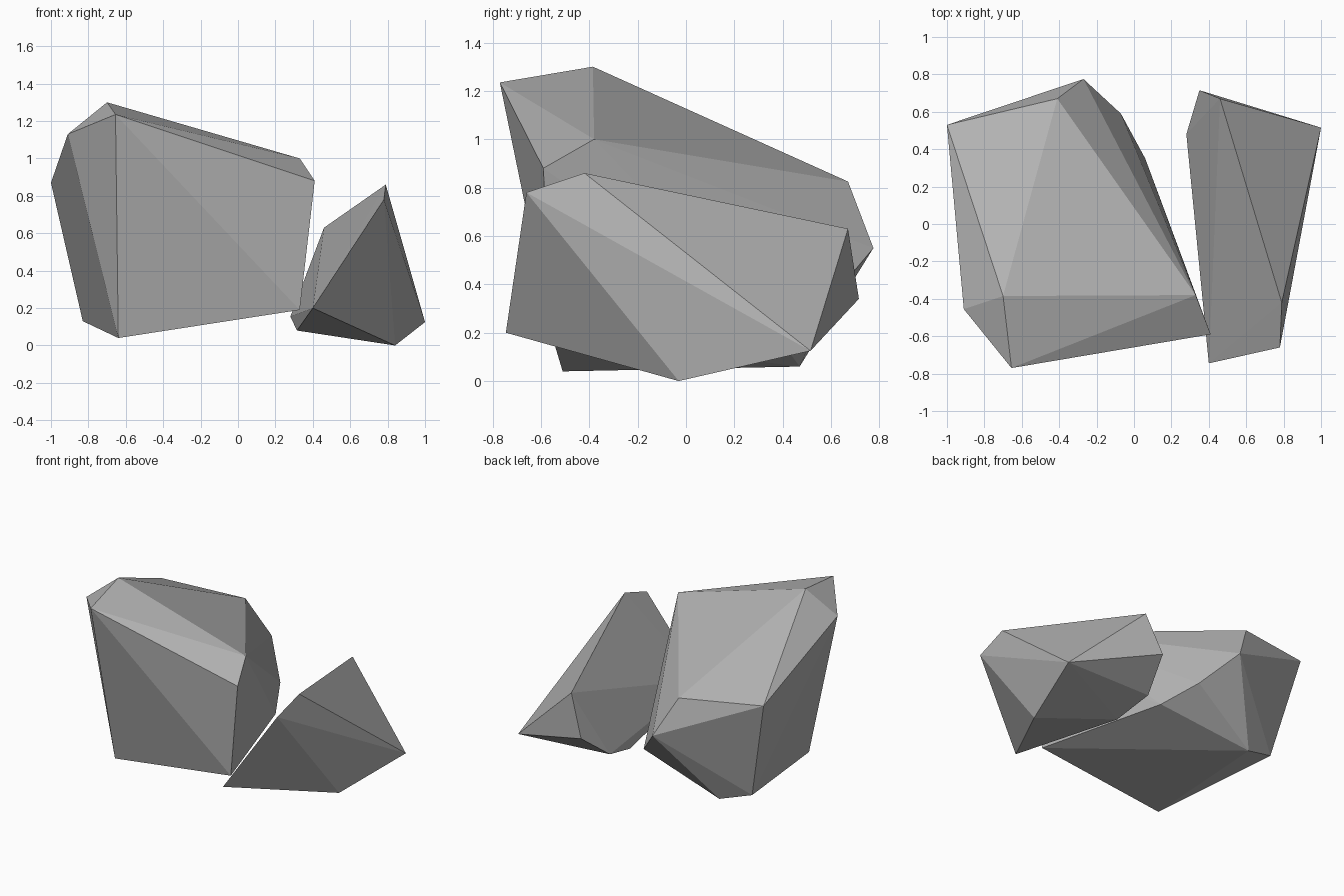
import bpy
import bmesh

cube = bpy.data.objects.get("Cube")
if cube:
    bpy.data.objects.remove(cube, do_unlink=True)

# One plain stone colour
stone = bpy.data.materials.new("stone_grey")
stone.use_nodes = True
grey = (0.45, 0.45, 0.45, 1.0)
stone.diffuse_color = grey
bsdf = stone.node_tree.nodes["Principled BSDF"]
bsdf.inputs["Base Color"].default_value = grey
bsdf.inputs["Roughness"].default_value = 0.9


def make_rock(name, corners):
    """Faceted rock: the convex hull around its corner points."""
    bm = bmesh.new()
    for corner in corners:
        bm.verts.new(corner)
    bmesh.ops.convex_hull(bm, input=bm.verts[:])
    bmesh.ops.recalc_face_normals(bm, faces=bm.faces[:])
    mesh = bpy.data.meshes.new(name)
    bm.to_mesh(mesh)
    bm.free()
    mesh.materials.append(stone)
    rock = bpy.data.objects.new(name, mesh)
    bpy.context.collection.objects.link(rock)
    return rock


# Large boulder
make_rock("large_rock", [
    # crown
    (-0.70, -0.385, 1.30), (-0.655, -0.77, 1.235), (-0.91, -0.455, 1.13),
    (0.33, -0.38, 1.00), (0.41, -0.59, 0.88),
    # back shoulder
    (-1.00, 0.53, 0.87), (-0.41, 0.67, 0.825), (-0.27, 0.775, 0.55),
    (-0.07, 0.59, 0.33), (0.06, 0.35, 0.225),
    # base
    (-0.83, 0.42, 0.13), (-0.60, 0.47, 0.06),
    (-0.64, -0.51, 0.04), (0.33, -0.555, 0.19),
])

# Small boulder beside it
make_rock("small_rock", [
    # ridge
    (0.79, -0.42, 0.86), (0.78, -0.66, 0.78),
    (0.46, 0.67, 0.63), (0.35, 0.715, 0.34),
    # base
    (1.00, 0.515, 0.125), (0.84, -0.03, 0.00), (0.40, -0.745, 0.20),
    (0.28, 0.48, 0.155), (0.315, 0.20, 0.08),
])
